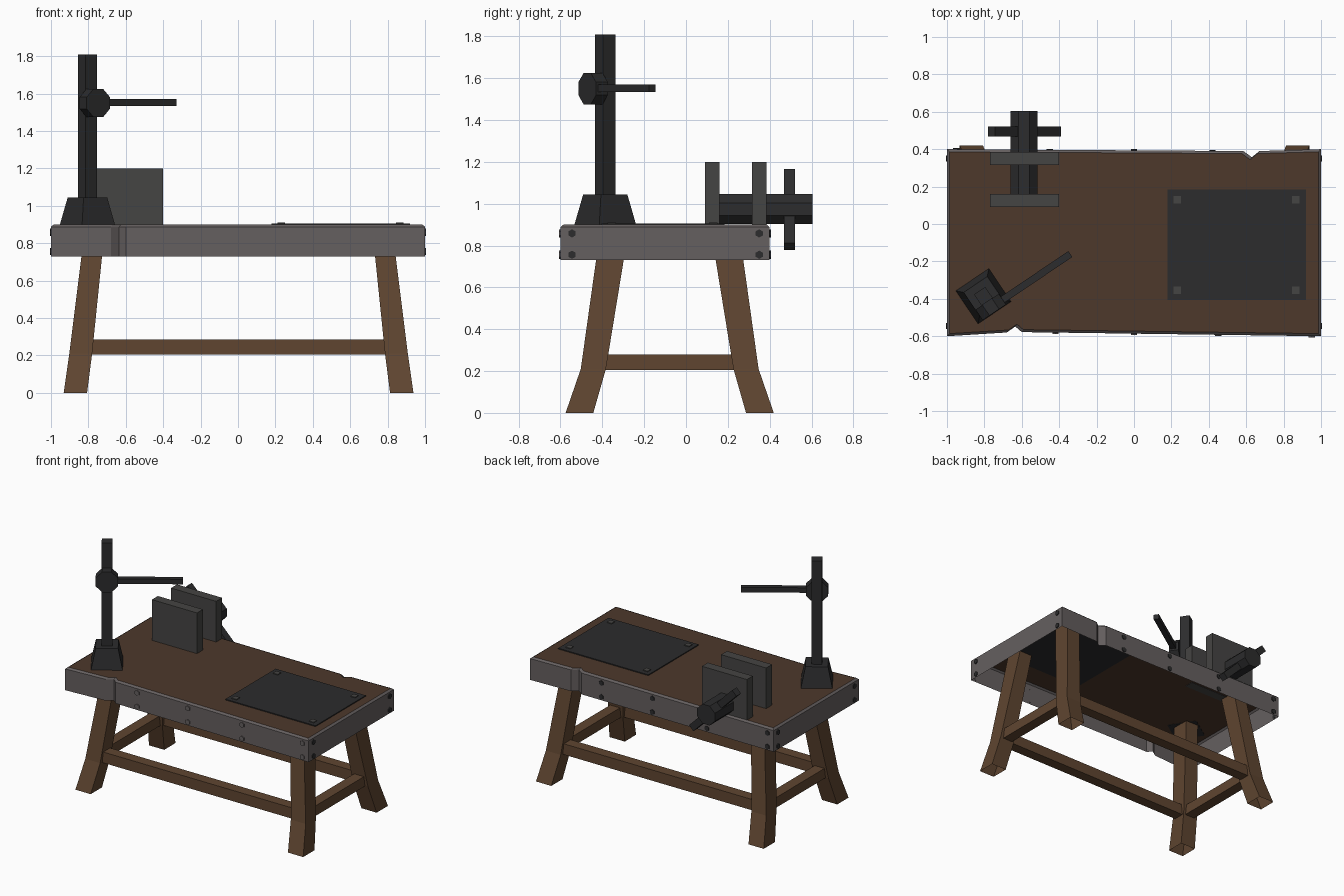
import bpy, bmesh
from math import radians, pi, cos
from mathutils import Matrix, Vector

if "Cube" in bpy.data.objects:
    bpy.data.objects.remove(bpy.data.objects["Cube"])


def mat(name, r, g, b):
    m = bpy.data.materials.new(name)
    m.diffuse_color = (r, g, b, 1)
    m.use_nodes = True
    m.node_tree.nodes["Principled BSDF"].inputs["Base Color"].default_value = m.diffuse_color
    return m


LEG_WOOD = mat("leg_wood", .115, .06, .03)
TOP_WOOD = mat("top_wood", .075, .04, .024)
STEEL = mat("steel", .13, .115, .115)
JAW = mat("jaw_steel", .06, .058, .056)
IRON = mat("dark_iron", .025, .025, .026)


def loft(name, rings, material, bottom=True, top=True, matrix=None):
    """Skin a stack of matching point rings; optionally cap the ends."""
    bm = bmesh.new()
    vs = [[bm.verts.new(p) for p in ring] for ring in rings]
    n = len(vs[0])
    for a, b in zip(vs, vs[1:]):
        for i in range(n):
            j = (i + 1) % n
            bm.faces.new((a[i], a[j], b[j], b[i]))
    if bottom:
        bm.faces.new(vs[0][::-1])
    if top:
        bm.faces.new(vs[-1])
    if matrix:
        bm.transform(matrix)
    bmesh.ops.recalc_face_normals(bm, faces=bm.faces)
    me = bpy.data.meshes.new(name)
    bm.to_mesh(me)
    bm.free()
    me.materials.append(material)
    ob = bpy.data.objects.new(name, me)
    bpy.context.collection.objects.link(ob)
    return ob


def rect(x0, x1, y0, y1, z):
    return [(x0, y0, z), (x1, y0, z), (x1, y1, z), (x0, y1, z)]


def box(name, x0, x1, y0, y1, z0, z1, material, matrix=None):
    return loft(name, [rect(x0, x1, y0, y1, z0), rect(x0, x1, y0, y1, z1)],
                material, matrix=matrix)


def prism(name, sides, apothem, centre, direction, length, material, spin=0.0):
    """Regular prism starting at centre and running along direction."""
    r = apothem / cos(pi / sides)
    ring = [Matrix.Rotation(2 * pi * (i + .5) / sides, 3, 'Z') @ Vector((r, 0, 0))
            for i in range(sides)]
    rings = [[p + Vector((0, 0, h)) for p in ring] for h in (0, length)]
    q = Vector(direction).to_track_quat('Z', 'Y').to_matrix().to_4x4()
    m = Matrix.Translation(centre) @ q @ Matrix.Rotation(spin, 4, 'Z')
    return loft(name, rings, material, matrix=m)


# table band: notched outline, open below, with a chamfered upper rim
outline = [(-1, -.6), (-.68, -.58), (-.635, -.548), (-.6, -.578), (1, -.6),
           (1, .4), (.67, .39), (.63, .357), (.585, .39), (-1, .4)]
inset = [(x * .986, -.1 + (y + .1) * .972) for x, y in outline]
loft("table_band", [[(*p, .73) for p in outline], [(*p, .888) for p in outline],
                    [(*p, .9) for p in inset]], STEEL, bottom=False, top=False)
loft("table_board", [[(*p, .898) for p in inset]], TOP_WOOD, bottom=False)

# legs: kinked and splayed, (z, inner x, outer x, inner y, outer y)
CX, CY = .003, -.078
leg = [(0, .81, .935, .365, .4975), (.21, .783, .905, .305, .425),
       (.73, .73, .84, .22, .352), (.89, .714, .82, .194, .33)]
for sx, side in ((-1, "left"), (1, "right")):
    for sy, end in ((-1, "front"), (1, "back")):
        rings = [rect(CX + sx * a, CX + sx * b, CY + sy * c, CY + sy * d, z)
                 for z, a, b, c, d in leg]
        loft(f"{end}_{side}_leg", rings, LEG_WOOD, bottom=False)

# stretcher rails
for s, end in ((-1, "front"), (1, "back")):
    y = CY + s * .36
    box(f"{end}_rail", -.79, .79, y - .04, y + .04, .205, .285, LEG_WOOD)
for s, side in ((-1, "left"), (1, "right")):
    x = CX + s * .84
    box(f"{side}_rail", x - .04, x + .04, -.4, .245, .205, .28, LEG_WOOD)

# hexagonal bolts around the band
for z in (.858, .756):
    for x, y in ((-.42, -.58), (0, -.586), (.45, -.592), (.95, -.599)):
        prism("front_bolt", 6, .017, (x, y, z), (0, -1, 0), .008, STEEL)
    for x, y in ((.42, .388), (0, .392), (-.45, .394), (-.95, .399)):
        prism("back_bolt", 6, .017, (x, y, z), (0, 1, 0), .008, IRON)
    for s in (-1, 1):
        for y in (-.545, .35):
            prism("side_bolt", 6, .017, (s * .998, y, z), (s, 0, 0), .008, IRON)

# dark work plate with its corner bolts
box("work_plate", .18, .92, -.405, .185, .895, .905, IRON)
for x in (.23, .865):
    for y in (-.355, .13):
        box("plate_bolt", x - .02, x + .02, y - .02, y + .02, .9, .91, JAW)

# turned stand: tapered foot, square post, octagonal clamp, arm
stand = Matrix.Translation((-.805, -.386, 0)) @ Matrix.Rotation(radians(34), 4, 'Z')
loft("stand_foot", [rect(-a, a, -a, a, z) for a, z in ((.107, .895), (.076, 1.045))],
     IRON, matrix=stand)
box("stand_post", -.036, .036, -.036, .036, 1.04, 1.81, IRON, stand)
prism("stand_clamp", 8, .075, stand @ Vector((0, -.036, 1.55)),
      stand.to_3x3() @ Vector((0, -1, 0)), .068, IRON)
box("stand_arm", .05, .511, -.092, -.054, 1.533, 1.57, IRON, stand)

# vise: two jaws, octagonal screw and diagonal handle
box("inner_jaw", -.77, -.4, .09, .16, .895, 1.2, JAW)
box("outer_jaw", -.77, -.4, .315, .385, .895, 1.2, JAW)
prism("vise_screw", 8, .072, (-.588, .15, .974), (0, 1, 0), .455, IRON)
tilt = Matrix.Translation((-.585, .495, .972)) @ Matrix.Rotation(radians(45), 4, 'Y')
box("vise_handle", -.25, .25, -.027, .027, -.025, .025, IRON, tilt)
